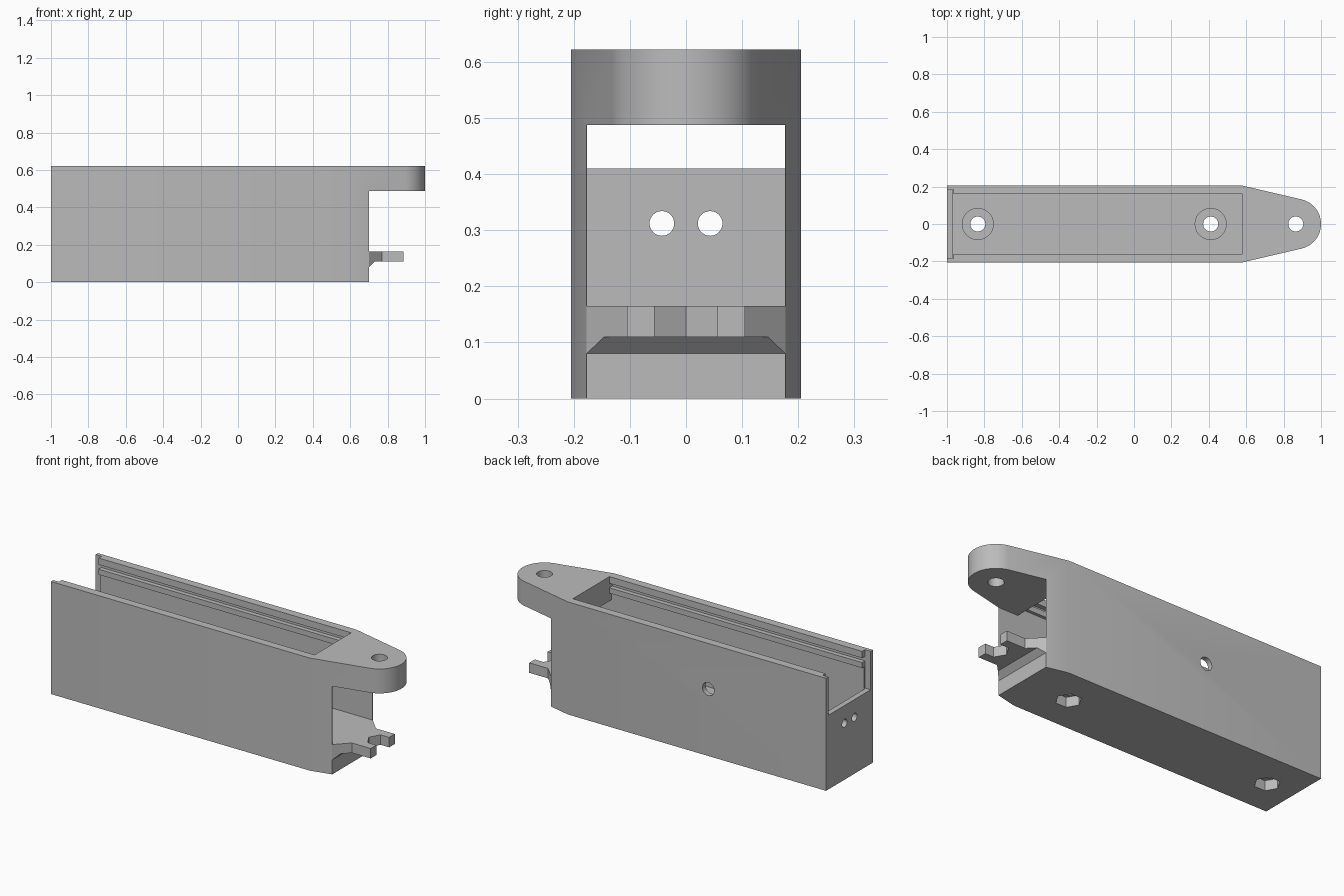
import bpy, bmesh, math

cube = bpy.data.objects.get("Cube")
if cube:
    bpy.data.objects.remove(cube, do_unlink=True)

grey = bpy.data.materials.new("plain grey")
grey.use_nodes = True
COLOUR = (0.5, 0.5, 0.5, 1)
grey.diffuse_color = COLOUR
grey.node_tree.nodes["Principled BSDF"].inputs["Base Color"].default_value = COLOUR


def add_object(name, bm):
    bmesh.ops.recalc_face_normals(bm, faces=bm.faces[:])
    mesh = bpy.data.meshes.new(name)
    bm.to_mesh(mesh)
    bm.free()
    mesh.materials.append(grey)
    obj = bpy.data.objects.new(name, mesh)
    bpy.context.collection.objects.link(obj)
    return obj


def prism(name, outline, low, high, axis="z"):
    """Extrude a closed 2D outline along one axis."""
    place = {"x": lambda a, b, h: (h, a, b),
             "y": lambda a, b, h: (a, h, b),
             "z": lambda a, b, h: (a, b, h)}[axis]
    bm = bmesh.new()
    base = [bm.verts.new(place(a, b, low)) for a, b in outline]
    face = bm.faces.new(base)
    top = bmesh.ops.extrude_face_region(bm, geom=[face])["geom"]
    shift = place(0, 0, high - low)
    bmesh.ops.translate(bm, vec=shift, verts=[v for v in top if isinstance(v, bmesh.types.BMVert)])
    return add_object(name, bm)


def ring(a, b, radius, sides=48):
    steps = [2 * math.pi * i / sides for i in range(sides)]
    return [(a + radius * math.cos(t), b + radius * math.sin(t)) for t in steps]


def block(x0, x1, half, z0, z1):
    return prism("cutter", [(x0, -half), (x1, -half), (x1, half), (x0, half)], z0, z1)


def cut(target, cutter):
    mod = target.modifiers.new("cut", "BOOLEAN")
    mod.operation = "DIFFERENCE"
    mod.solver = "EXACT"
    mod.object = cutter
    bpy.context.view_layer.objects.active = target
    bpy.ops.object.modifier_apply(modifier=mod.name)
    bpy.data.objects.remove(cutter, do_unlink=True)


# Main housing with a tapered, rounded nose
NOSE, NOSE_R = 0.865, 0.135
half_arc = [math.radians(-76.9 + 153.8 * i / 32) for i in range(33)]
outline = [(-1, 0.205), (-1, -0.205), (0.58, -0.205)]
outline += [(NOSE + NOSE_R * math.cos(t), NOSE_R * math.sin(t)) for t in half_arc]
outline.append((0.58, 0.205))
housing = prism("housing", outline, 0, 0.622)

# Space under the nose, inner cavity, lid groove, top opening and open end
for box in [(0.70, 1.2, 0.4, -0.1, 0.487),
            (-0.97, 0.58, 0.177, 0.165, 0.53),
            (0.57, 0.75, 0.1765, 0.165, 0.487),
            (-0.98, 0.58, 0.185, 0.56, 0.585),
            (-0.98, 0.58, 0.16, 0.5, 0.7),
            (-1.1, -0.965, 0.185, 0.41, 0.7)]:
    cut(housing, block(*box))

# Floor screw holes, screw head recesses and hexagonal nut pockets
for x in (-0.835, 0.41):
    cut(housing, prism("cutter", ring(x, 0, 0.04), -0.1, 0.3))
    cut(housing, prism("cutter", ring(x, 0, 0.083), 0.135, 0.3))
    cut(housing, prism("cutter", ring(x, 0, 0.065, 6), -0.1, 0.055))

# Nose hole, cable holes in the end wall, hole in the back wall
cut(housing, prism("cutter", ring(NOSE, 0, 0.04), 0.4, 0.8))
for y in (-0.043, 0.043):
    cut(housing, prism("cutter", ring(y, 0.312, 0.022, 32), -1.1, -0.9, "x"))
cut(housing, prism("cutter", ring(-0.28, 0.37, 0.036, 32), 0.1, 0.3, "y"))

# Forked plate with a hexagonal notch
side = [(0.695, 0.177), (0.70, 0.177), (0.77, 0.105), (0.885, 0.105),
        (0.885, 0.056), (NOSE - 0.0325, 0.056)]
fork_outline = side + [(NOSE - 0.065, 0)] + [(x, -y) for x, y in reversed(side)]
fork = prism("forked_plate", fork_outline, 0.11, 0.165)

# Sloped support under the plate
bm = bmesh.new()
for s in (-1, 1):
    for x, y, z in [(0.695, 0.177, 0.08), (0.70, 0.177, 0.08), (0.73, 0.146, 0.11),
                    (0.70, 0.177, 0.11), (0.695, 0.177, 0.11)]:
        bm.verts.new((x, s * y, z))
bmesh.ops.convex_hull(bm, input=bm.verts[:])
support = add_object("plate_support", bm)

# Smooth the round parts, keep edges sharp
for obj in bpy.context.selected_objects:
    obj.select_set(False)
housing.select_set(True)
bpy.context.view_layer.objects.active = housing
bpy.ops.object.shade_smooth_by_angle(angle=math.radians(25))
